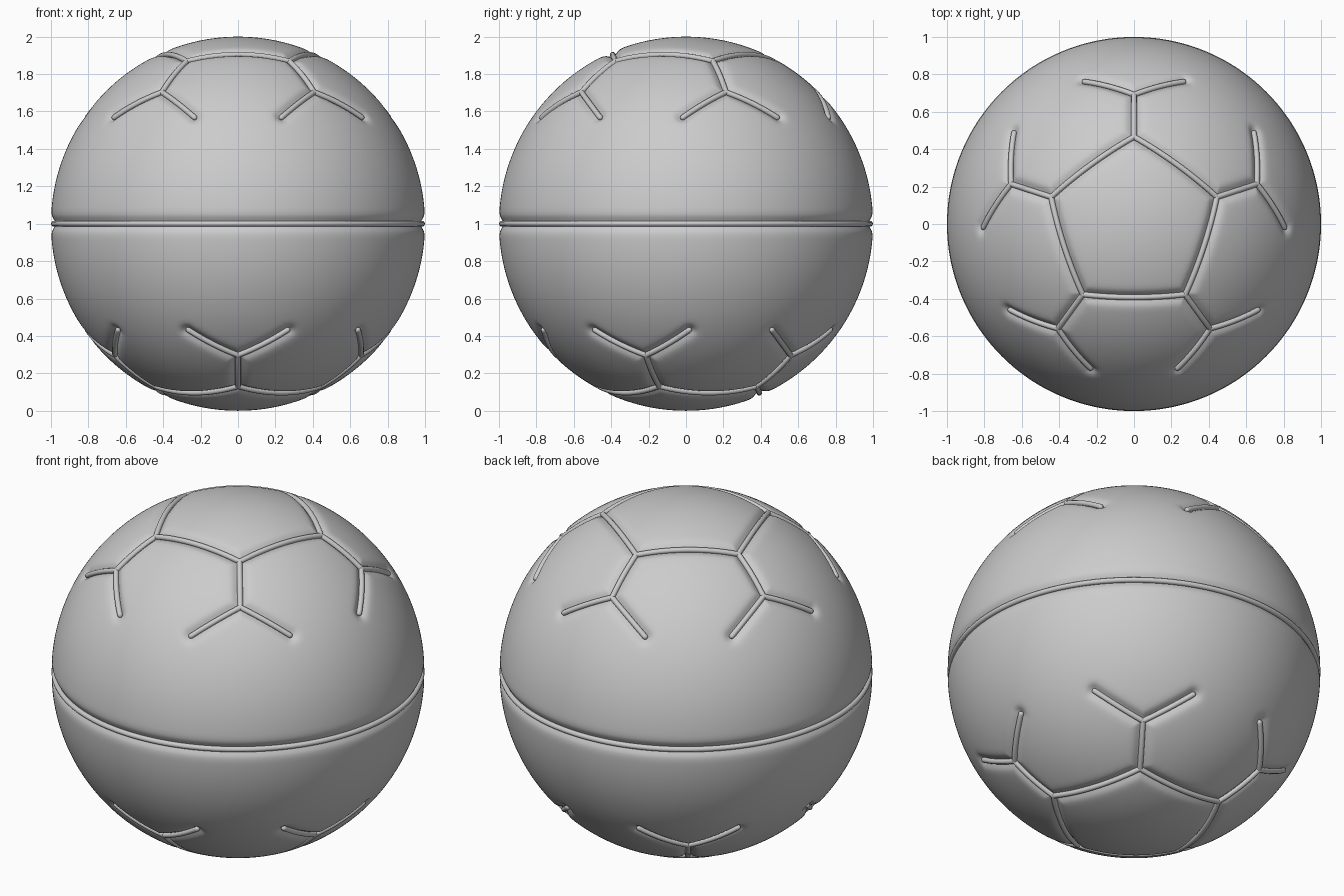
import bpy, bmesh, math
from mathutils import Vector, kdtree

if "Cube" in bpy.data.objects:
    bpy.data.objects.remove(bpy.data.objects["Cube"])

CENTRE = Vector((0, 0, 1))
TUBE, DEPTH, WIDTH = 0.015, 0.024, 0.034


def on_ball(polar, azimuth):
    p, a = math.radians(polar), math.radians(azimuth)
    return Vector((math.sin(p) * math.cos(a), math.sin(p) * math.sin(a), math.cos(p)))


def arc(a, b, step=0.012):
    n = max(2, round(a.angle(b) / step))
    return [a.slerp(b, i / n) for i in range(n + 1)]


# Seam paths on the unit ball: (points, closed, free tip)
top = []
for k in range(5):
    az = 90 + 72 * k
    corner, fork = on_ball(28.2, az), on_ball(44.5, az)
    top.append((arc(corner, on_ball(28.2, az + 72)), False, False))
    top.append((arc(corner, fork), False, False))
    for s in (-1, 1):
        top.append((arc(fork, on_ball(54.8, az + 19.2 * s)), False, True))
bottom = [([-p for p in pts], c, t) for pts, c, t in top]
equator = [([on_ball(90, i * 360 / 512) for i in range(512)], True, False)]


# Piping laid in the seams
def piping(name, paths):
    cu = bpy.data.curves.new(name, 'CURVE')
    cu.dimensions = '3D'
    cu.bevel_depth = TUBE
    cu.bevel_resolution = 3
    cu.use_fill_caps = True
    for pts, closed, tip in paths:
        rad = [1.0] * len(pts)
        if tip:  # rounded free end
            end, back = pts[-1], (pts[-1] - pts[-2]).normalized()
            pts = pts + [(end + back * TUBE * f).normalized() for f in (0.4, 0.75, 0.95)]
            rad += [0.92, 0.66, 0.3]
        sp = cu.splines.new('POLY')
        sp.points.add(len(pts) - 1)
        for q, p, r in zip(sp.points, pts, rad):
            q.co = (*(CENTRE + p * (1 - TUBE)), 1)
            q.radius = r
        sp.use_cyclic_u = closed
        sp.use_smooth = True
    ob = bpy.data.objects.new(name, cu)
    bpy.context.collection.objects.link(ob)


piping("top_piping", top)
piping("bottom_piping", bottom)
piping("equator_piping", equator)

# Ball, refined near the seams and pressed in along them
seam_points = [p for pts, _, _ in top + bottom + equator for p in pts]
tree = kdtree.KDTree(len(seam_points))
for i, p in enumerate(seam_points):
    tree.insert(p, i)
tree.balance()

bm = bmesh.new()
bmesh.ops.create_icosphere(bm, subdivisions=7, radius=1)
near = {v for v in bm.verts if tree.find(v.co)[2] < 0.065}
edges = [e for e in bm.edges if e.verts[0] in near and e.verts[1] in near]
bmesh.ops.subdivide_edges(bm, edges=edges, cuts=1, use_grid_fill=True)
bmesh.ops.triangulate(bm, faces=[f for f in bm.faces if len(f.verts) > 3])
for v in bm.verts:
    n = v.co.normalized()
    d = tree.find(n)[2]
    v.co = CENTRE + n * (1 - DEPTH * math.exp(-(d / WIDTH) ** 2))
for f in bm.faces:
    f.smooth = True
me = bpy.data.meshes.new("ball")
bm.to_mesh(me)
bm.free()
bpy.context.collection.objects.link(bpy.data.objects.new("ball", me))
